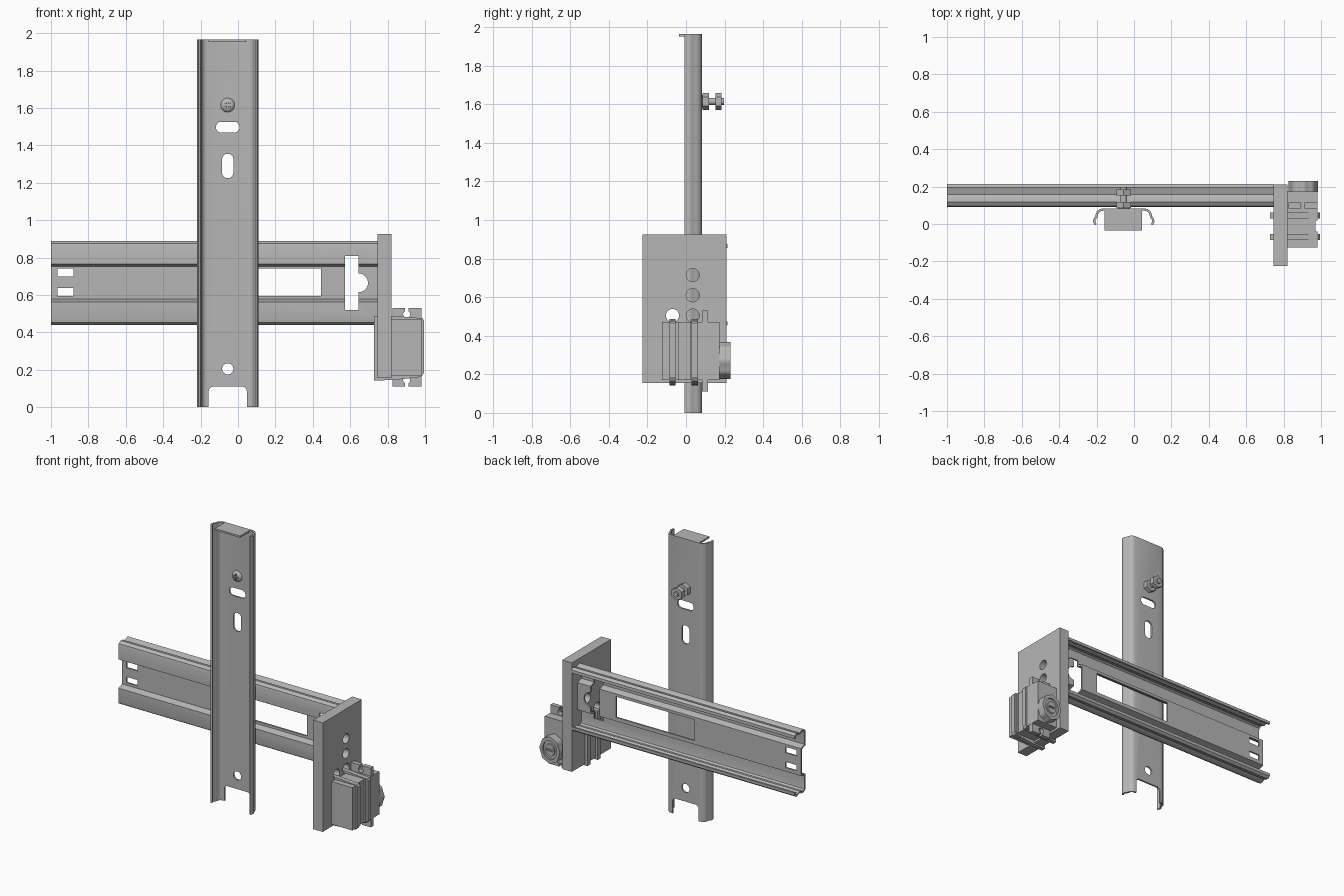
import bpy
import bmesh
from math import sin, cos, pi, radians

cube = bpy.data.objects.get("Cube")
if cube:
    bpy.data.objects.remove(cube)

grey = bpy.data.materials.new("plain grey metal")
grey.use_nodes = True
COLOUR = (0.47, 0.47, 0.47, 1)
grey.diffuse_color = COLOUR
grey.node_tree.nodes["Principled BSDF"].inputs["Base Color"].default_value = COLOUR

# Maps a 2D profile point and a depth to 3D, by extrusion axis
PLACE = {"x": lambda a, b, d: (d, a, b),
         "y": lambda a, b, d: (a, d, b),
         "z": lambda a, b, d: (a, b, d)}


def finish(name, bm):
    bmesh.ops.recalc_face_normals(bm, faces=bm.faces)
    mesh = bpy.data.meshes.new(name)
    bm.to_mesh(mesh)
    bm.free()
    mesh.materials.append(grey)
    obj = bpy.data.objects.new(name, mesh)
    bpy.context.collection.objects.link(obj)
    return obj


def prism(name, axis, pts, lo, hi):
    """Closed profile extruded along an axis."""
    bm = bmesh.new()
    ends = [[bm.verts.new(PLACE[axis](a, b, d)) for a, b in pts] for d in (lo, hi)]
    for ring in ends:
        bm.faces.new(ring)
    for i in range(len(pts)):
        j = (i + 1) % len(pts)
        bm.faces.new((ends[0][i], ends[0][j], ends[1][j], ends[1][i]))
    return finish(name, bm)


def sheet(name, axis, pts, lo, hi, thickness=0.012):
    """Open profile extruded along an axis and thickened."""
    bm = bmesh.new()
    ends = [[bm.verts.new(PLACE[axis](a, b, d)) for a, b in pts] for d in (lo, hi)]
    for i in range(len(pts) - 1):
        bm.faces.new((ends[0][i], ends[0][i + 1], ends[1][i + 1], ends[1][i]))
    obj = finish(name, bm)
    mod = obj.modifiers.new("thickness", "SOLIDIFY")
    mod.thickness = thickness
    mod.offset = 0
    mod.use_even_offset = True
    apply(obj, mod)
    return obj


def apply(obj, mod):
    with bpy.context.temp_override(object=obj, active_object=obj, selected_objects=[obj]):
        bpy.ops.object.modifier_apply(modifier=mod.name)


def cut(obj, *cutters):
    for cutter in cutters:
        mod = obj.modifiers.new("cut", "BOOLEAN")
        mod.operation = "DIFFERENCE"
        mod.solver = "EXACT"
        mod.object = cutter
        bpy.context.view_layer.update()
        apply(obj, mod)
        bpy.data.objects.remove(cutter)


def rect(a0, a1, b0, b1):
    return [(a0, b0), (a1, b0), (a1, b1), (a0, b1)]


def ellipse(a, b, ra, rb=None, n=32, turn=0.0):
    rb = rb or ra
    return [(a + ra * cos(2 * pi * i / n + turn), b + rb * sin(2 * pi * i / n + turn))
            for i in range(n)]


def rounded(a0, a1, b0, b1, r, n=6):
    pts = []
    for k, (a, b) in enumerate(rect(a0 + r, a1 - r, b0 + r, b1 - r)):
        for i in range(n + 1):
            t = pi + k * pi / 2 + i * pi / 2 / n
            pts.append((a + r * cos(t), b + r * sin(t)))
    return pts


def smooth(obj):
    bpy.ops.object.select_all(action="DESELECT")
    obj.select_set(True)
    bpy.context.view_layer.objects.active = obj
    bpy.ops.object.shade_smooth_by_angle(angle=radians(35))


def box(name, x0, x1, y0, y1, z0, z1):
    return prism(name, "x", rect(y0, y1, z0, z1), x0, x1)


# Upright rail: flat web with curled lips
CX = -0.055
half = [(0.112, 0.077), (0.128, 0.073), (0.139, 0.063), (0.144, 0.05), (0.147, 0.037),
        (0.156, 0.026), (0.158, 0.012), (0.15, -0.004)]
profile = [(CX - a, b) for a, b in reversed(half)] + [(CX + a, b) for a, b in half]
upright = sheet("upright_rail", "z", profile, 0, 1.965)
holes = [rounded(-0.118, 0.008, 1.468, 1.526, 0.028),
         rounded(-0.085, -0.025, 1.225, 1.355, 0.028),
         ellipse(CX, 0.205, 0.03),
         rounded(-0.157, 0.047, -0.1, 0.11, 0.025)]
cut(upright, *[prism("cutter", "y", h, -0.1, 0.2) for h in holes])
smooth(upright)

# Bent tab at the top of the upright
box("top_tab", -0.157, 0.042, -0.036, 0.08, 1.953, 1.965)

# Cross rail: recessed web, two front strips, lips folded to the back
CZ = 0.665
half = [(0.14, 0.092), (0.098, 0.106), (0.098, 0.19), (0.102, 0.207), (0.12, 0.218),
        (0.14, 0.216), (0.157, 0.206), (0.175, 0.211), (0.195, 0.218), (0.208, 0.208),
        (0.209, 0.19)]
profile = [(a, CZ - b) for a, b in reversed(half)] + [(a, CZ + b) for a, b in half]
cross = sheet("cross_rail", "x", profile, -1, 0.745)
holes = [rect(-0.965, -0.88, 0.7, 0.742), rect(-0.965, -0.88, 0.595, 0.636),
         rect(-0.17, 0.445, 0.595, 0.742),
         rect(0.573, 0.645, 0.52, 0.808), ellipse(0.645, CZ, 0.05)]
cut(cross, *[prism("cutter", "y", h, 0, 0.3) for h in holes])
smooth(cross)

# End plate with four drilled holes
plate = box("end_plate", 0.745, 0.82, -0.225, 0.21, 0.155, 0.925)
for y, z in [(0.035, 0.715), (0.035, 0.61), (0.035, 0.505), (-0.07, 0.505)]:
    cut(plate, prism("cutter", "x", ellipse(y, z, 0.034), 0.7, 0.9))
smooth(plate)

# Clamp block built from slabs
for name, y0, y1, x1 in [("block_front", -0.125, -0.04, 0.982),
                         ("block_middle", -0.04, 0.02, 0.97),
                         ("block_rear", 0.02, 0.175, 0.982)]:
    box(name, 0.82, x1, y0, y1, 0.17, 0.472)

# Two straps holding the block to the plate
strap = [(0.728, 0.143), (0.83, 0.145), (0.98, 0.162), (0.995, 0.185),
         (0.995, 0.465), (0.985, 0.476), (0.83, 0.488), (0.728, 0.488)]
for name, y in [("front_strap", -0.07), ("rear_strap", 0.045)]:
    prism(name, "y", strap, y - 0.016, y + 0.016)

# Bracket plate with a keyhole notch at each end
bracket = box("bracket_plate", 0.825, 0.98, 0.083, 0.115, 0.112, 0.53)
for z0, z1, zc in [(0.5, 0.6, 0.497), (0.05, 0.14, 0.145)]:
    cut(bracket, box("cutter", 0.892, 0.912, 0, 0.2, z0, z1),
        prism("cutter", "y", ellipse(0.902, zc, 0.019), 0, 0.2))

# Round knob with scalloped rim and ringed face
rim = []
for i in range(64):
    t = 2 * pi * i / 64
    s = 0.97 + 0.03 * cos(8 * t)
    rim.append((0.905 + 0.079 * s * cos(t), 0.272 + 0.095 * s * sin(t)))
knob = prism("knob", "y", rim, 0.17, 0.23)
cut(knob, prism("cutter", "y", ellipse(0.905, 0.272, 0.055, 0.066), 0.218, 0.3))
smooth(knob)
hub = prism("knob_hub", "y", ellipse(0.905, 0.272, 0.036, 0.043), 0.2, 0.228)
cut(hub, box("cutter", 0.88, 0.93, 0.218, 0.3, 0.266, 0.278))

# Screw with domed cross-slot head, shank and two hexagon nuts
BZ = 1.615
bm = bmesh.new()
bmesh.ops.create_uvsphere(bm, u_segments=32, v_segments=16, radius=1)
bmesh.ops.scale(bm, vec=(0.038, 0.022, 0.038), verts=bm.verts)
bmesh.ops.translate(bm, vec=(CX, 0.073, BZ), verts=bm.verts)
head = finish("screw_head", bm)
for w, h in [(0.022, 0.005), (0.005, 0.022)]:
    cut(head, box("cutter", CX - w, CX + w, 0, 0.062, BZ - h, BZ + h))
smooth(head)
smooth(prism("screw_shank", "y", ellipse(CX, BZ, 0.018, n=24), 0.07, 0.197))
for name, y0, y1 in [("inner_nut", 0.085, 0.118), ("outer_nut", 0.152, 0.184)]:
    prism(name, "y", ellipse(CX, BZ, 0.045, n=6, turn=pi / 2), y0, y1)
